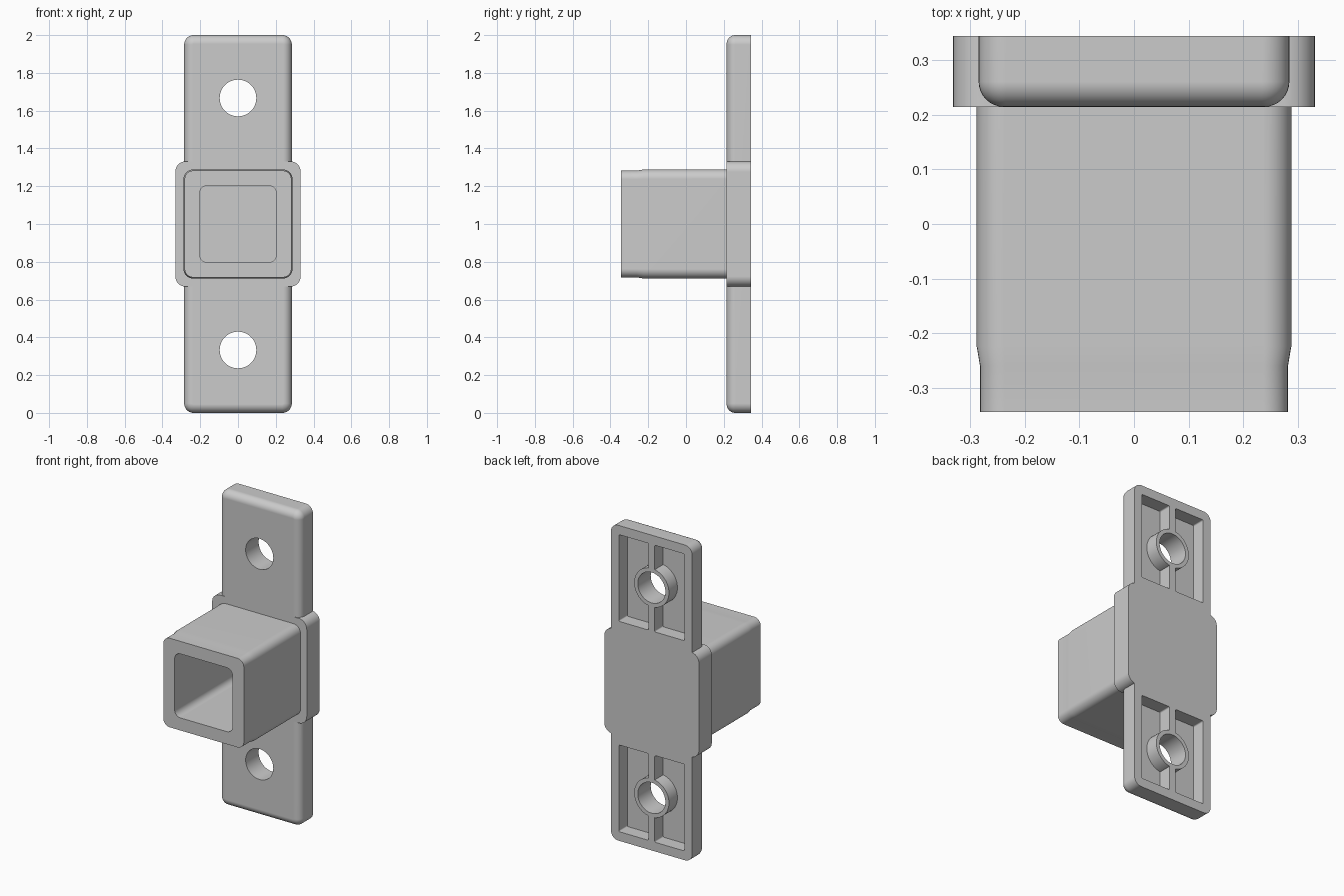
import bpy, bmesh
from math import cos, sin, pi, radians

if "Cube" in bpy.data.objects:
    bpy.data.objects.remove(bpy.data.objects["Cube"])

BACK, FRONT = 0.345, 0.215      # plate depth range in y
SEG = 8


def rounded_rect(cx, cz, hx, hz, r):
    """Outline of a rounded rectangle in the xz plane."""
    pts = []
    for k, (sx, sz) in enumerate([(1, 1), (-1, 1), (-1, -1), (1, -1)]):
        for i in range(SEG + 1):
            a = (k + i / SEG) * pi / 2
            pts.append((cx + sx * (hx - r) + r * cos(a), cz + sz * (hz - r) + r * sin(a)))
    return pts


def circle(cx, cz, r, n=48):
    return [(cx + r * cos(2 * pi * i / n), cz + r * sin(2 * pi * i / n)) for i in range(n)]


def loft(name, rings):
    """Closed solid through (y, outline) rings."""
    bm = bmesh.new()
    loops = [[bm.verts.new((x, y, z)) for x, z in pts] for y, pts in rings]
    n = len(loops[0])
    for a, b in zip(loops, loops[1:]):
        for i in range(n):
            j = (i + 1) % n
            bm.faces.new((a[i], a[j], b[j], b[i]))
    bm.faces.new(loops[0])
    bm.faces.new(loops[-1])
    bmesh.ops.recalc_face_normals(bm, faces=bm.faces[:])
    me = bpy.data.meshes.new(name)
    bm.to_mesh(me)
    bm.free()
    ob = bpy.data.objects.new(name, me)
    bpy.context.collection.objects.link(ob)
    return ob


def combine(target, other, op):
    """Apply a boolean and remove the helper."""
    mod = target.modifiers.new(op, 'BOOLEAN')
    mod.operation, mod.solver, mod.object = op, 'EXACT', other
    bpy.context.view_layer.objects.active = target
    bpy.ops.object.modifier_apply(modifier=mod.name)
    bpy.data.objects.remove(other, do_unlink=True)


# Long mounting plate with a rounded front edge
F = 0.046
rings = [(BACK, rounded_rect(0, 1, 0.285, 1.0, 0.05))]
for i in range(SEG + 1):
    a = i / SEG * pi / 2
    d = F * (1 - cos(a))
    rings.append((FRONT + F - F * sin(a), rounded_rect(0, 1, 0.285 - d, 1 - d, 0.05 - d)))
body = loft("mounting_bracket", rings)

# Recessed pockets, screw bosses and screw holes on both tabs
for cz in (0.333, 1.667):
    for s in (-1, 1):
        outline = rounded_rect(s * 0.126, cz, 0.104, 0.275, 0.008)
        combine(body, loft("pocket", [(0.26, outline), (0.4, outline)]), 'DIFFERENCE')
    ring = circle(0, cz, 0.122)
    combine(body, loft("boss", [(0.24, ring), (BACK, ring)]), 'UNION')
    ring = circle(0, cz, 0.097)
    combine(body, loft("screw_hole", [(0.1, ring), (0.5, ring)]), 'DIFFERENCE')

# Wider square block behind the socket
outline = rounded_rect(0, 1, 0.332, 0.332, 0.055)
combine(body, loft("block", [(FRONT, outline), (BACK, outline)]), 'UNION')

# Square socket with a stepped tip
tube = [(0.29, 0.2885, 0.05), (-0.225, 0.2885, 0.05), (-0.26, 0.2825, 0.045), (-0.345, 0.2825, 0.045)]
combine(body, loft("socket", [(y, rounded_rect(0, 1, h, h, r)) for y, h, r in tube]), 'UNION')

# Square bore, closed at the back
outline = rounded_rect(0, 1, 0.203, 0.203, 0.04)
combine(body, loft("bore", [(-0.5, outline), (0.27, outline)]), 'DIFFERENCE')

# Smooth fillets, crisp edges
bpy.ops.object.select_all(action='DESELECT')
body.select_set(True)
bpy.context.view_layer.objects.active = body
bpy.ops.object.shade_smooth_by_angle(angle=radians(30))
wn = body.modifiers.new("weighted_normals", 'WEIGHTED_NORMAL')
wn.keep_sharp = True
